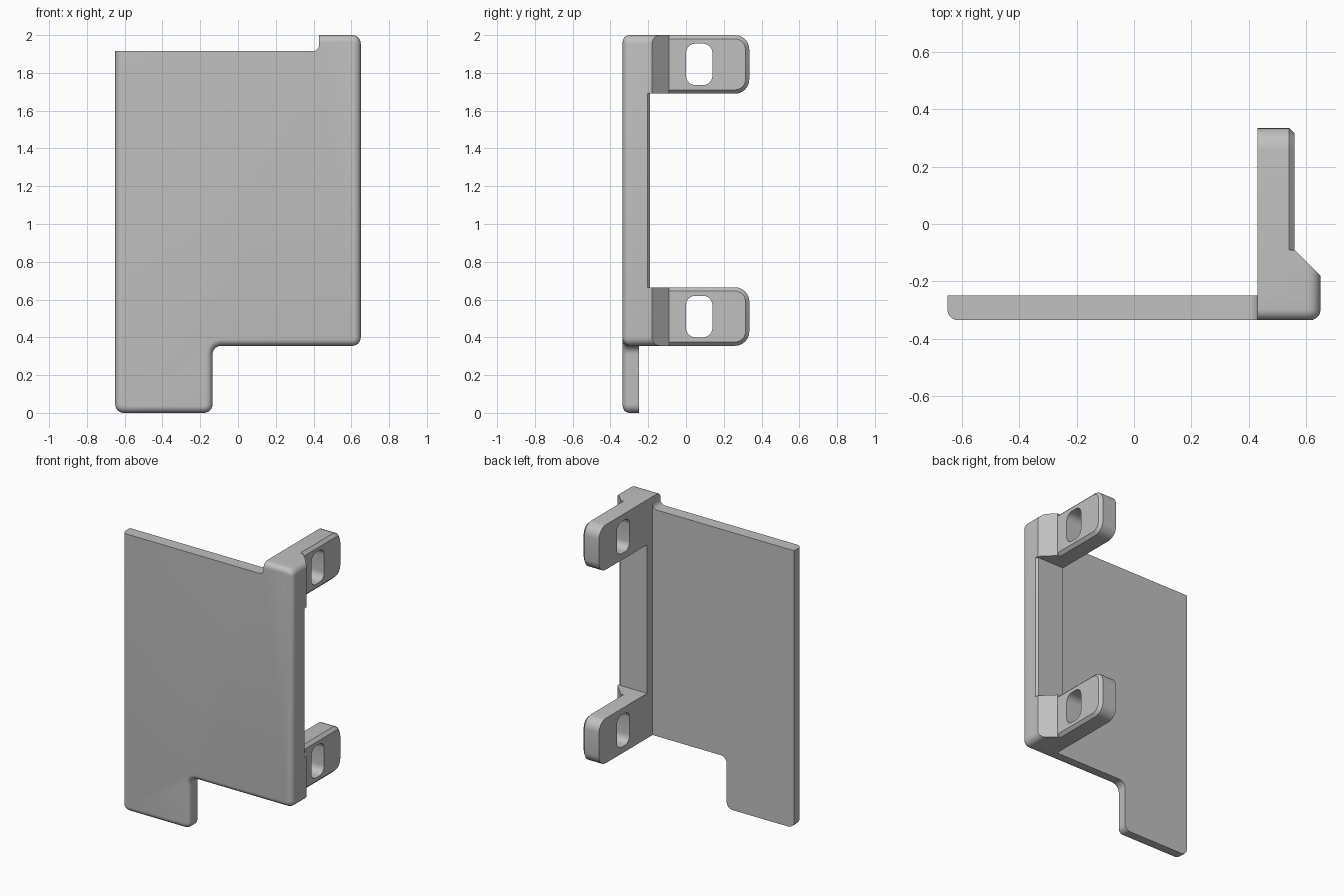
import bpy, bmesh, math
from mathutils import Vector

cube = bpy.data.objects.get("Cube")
if cube:
    bpy.data.objects.remove(cube, do_unlink=True)

GREY = (0.53, 0.53, 0.53, 1)
grey = bpy.data.materials.new("plain grey")
grey.use_nodes = True
grey.diffuse_color = GREY
grey.node_tree.nodes["Principled BSDF"].inputs["Base Color"].default_value = GREY


def rounded(corners, steps=6):
    """Outline from (a, b, radius) right-angle corners."""
    out = []
    for i, (a, b, r) in enumerate(corners):
        p = Vector((a, b))
        if not r:
            out.append(p)
            continue
        d1 = (Vector(corners[i - 1][:2]) - p).normalized()
        d2 = (Vector(corners[(i + 1) % len(corners)][:2]) - p).normalized()
        centre = p + (d1 + d2) * r
        for k in range(steps + 1):
            t = math.pi / 2 * k / steps
            out.append(centre - d2 * r * math.cos(t) - d1 * r * math.sin(t))
    return out


def prism(name, outline, axis, lo, hi, pick=None, size=0, segments=1):
    """Extrude an outline along an axis, then bevel the edges chosen by pick."""
    def place(p, depth):
        co = [p[0], p[1]]
        co.insert(axis, depth)
        return co
    bm = bmesh.new()
    face = bm.faces.new([bm.verts.new(place(p, lo)) for p in outline])
    grown = bmesh.ops.extrude_face_region(bm, geom=[face])["geom"]
    for v in grown:
        if isinstance(v, bmesh.types.BMVert):
            v.co[axis] = hi
    bmesh.ops.recalc_face_normals(bm, faces=bm.faces)
    if pick:
        edges = [e for e in bm.edges if pick(e.verts[0].co, e.verts[1].co)]
        bmesh.ops.bevel(bm, geom=edges, offset=size, segments=segments,
                        profile=0.5, affect='EDGES', clamp_overlap=False)
    mesh = bpy.data.meshes.new(name)
    bm.to_mesh(mesh)
    bm.free()
    mesh.materials.append(grey)
    obj = bpy.data.objects.new(name, mesh)
    bpy.context.collection.objects.link(obj)
    return obj


def activate(obj):
    bpy.ops.object.select_all(action='DESELECT')
    obj.select_set(True)
    bpy.context.view_layer.objects.active = obj


W, TOP, STEP, NOTCH = 0.65, 2.0, 1.915, 0.355
FRONT, PLATE_BACK, RAIL_BACK, WEDGE_END, LUG_END = -0.335, -0.25, -0.205, -0.09, 0.335
INNER, OUTER, R, LUG_H = 0.43, 0.56, 0.045, 0.31
parts = []

# Front plate with lower tab and raised upper corner
plate_outline = rounded([
    (-W, 0, R), (-0.135, 0, R), (-0.135, NOTCH, R), (W, NOTCH, R),
    (W, TOP, R), (INNER, TOP, 0), (INNER, STEP, 0.035), (-W, STEP, 0)])


def front_edge(a, b):
    m = (a + b) / 2
    on_front = max(a.y, b.y) < FRONT + 0.001
    return on_front and not (m.z > STEP - 0.01 and m.x < INNER + 0.01)


parts.append(prism("front_plate", plate_outline, 1, FRONT, PLATE_BACK,
                   front_edge, 0.036, 6))

# Thick side rail behind the plate
rail_outline = rounded([(INNER, NOTCH, 0), (W, NOTCH, R), (W, TOP, R), (INNER, TOP, 0)])
parts.append(prism("side_rail", rail_outline, 1, PLATE_BACK, RAIL_BACK))
parts.append(prism("rail_back", [(INNER, RAIL_BACK), (W, RAIL_BACK),
                                 (W - 0.015, -0.19), (INNER, -0.19)],
                   2, NOTCH + LUG_H, TOP - LUG_H))

# Two slotted mounting lugs, each with a sloping root
wedge_outline = [(INNER, RAIL_BACK), (W, RAIL_BACK), (W, -0.18),
                 (OUTER, WEDGE_END), (INNER, WEDGE_END)]
for label, low, end in (("lower", NOTCH, NOTCH), ("upper", TOP - LUG_H, TOP)):
    high = low + LUG_H

    def end_edge(a, b):
        return min(a.x, b.x) > W - 0.001 and abs(a.z - end) + abs(b.z - end) < 0.001

    parts.append(prism(label + "_lug_root", wedge_outline, 2, low, high,
                       end_edge, R, 6))

    def outer_edge(a, b):
        return min(a.x, b.x) > OUTER - 0.001 and max(a.y, b.y) > WEDGE_END + 0.001

    lug = prism(label + "_lug",
                rounded([(WEDGE_END, low, 0), (LUG_END, low, 0.075),
                         (LUG_END, high, 0.075), (WEDGE_END, high, 0)]),
                0, INNER, OUTER, outer_edge, 0.02)
    slot = prism("slot_cutter",
                 rounded([(0, low + 0.045, 0.05), (0.14, low + 0.045, 0.05),
                          (0.14, high - 0.045, 0.05), (0, high - 0.045, 0.05)]),
                 0, INNER - 0.1, OUTER + 0.1)
    slot.hide_render = True
    cut = lug.modifiers.new("slot", 'BOOLEAN')
    cut.operation = 'DIFFERENCE'
    cut.solver = 'EXACT'
    cut.object = slot
    activate(lug)
    bpy.ops.object.modifier_apply(modifier=cut.name)
    bpy.data.objects.remove(slot, do_unlink=True)
    parts.append(lug)

# Smooth the rounded edges, keep the rest crisp
for part in parts:
    activate(part)
    bpy.ops.object.shade_smooth_by_angle(angle=math.radians(30))
